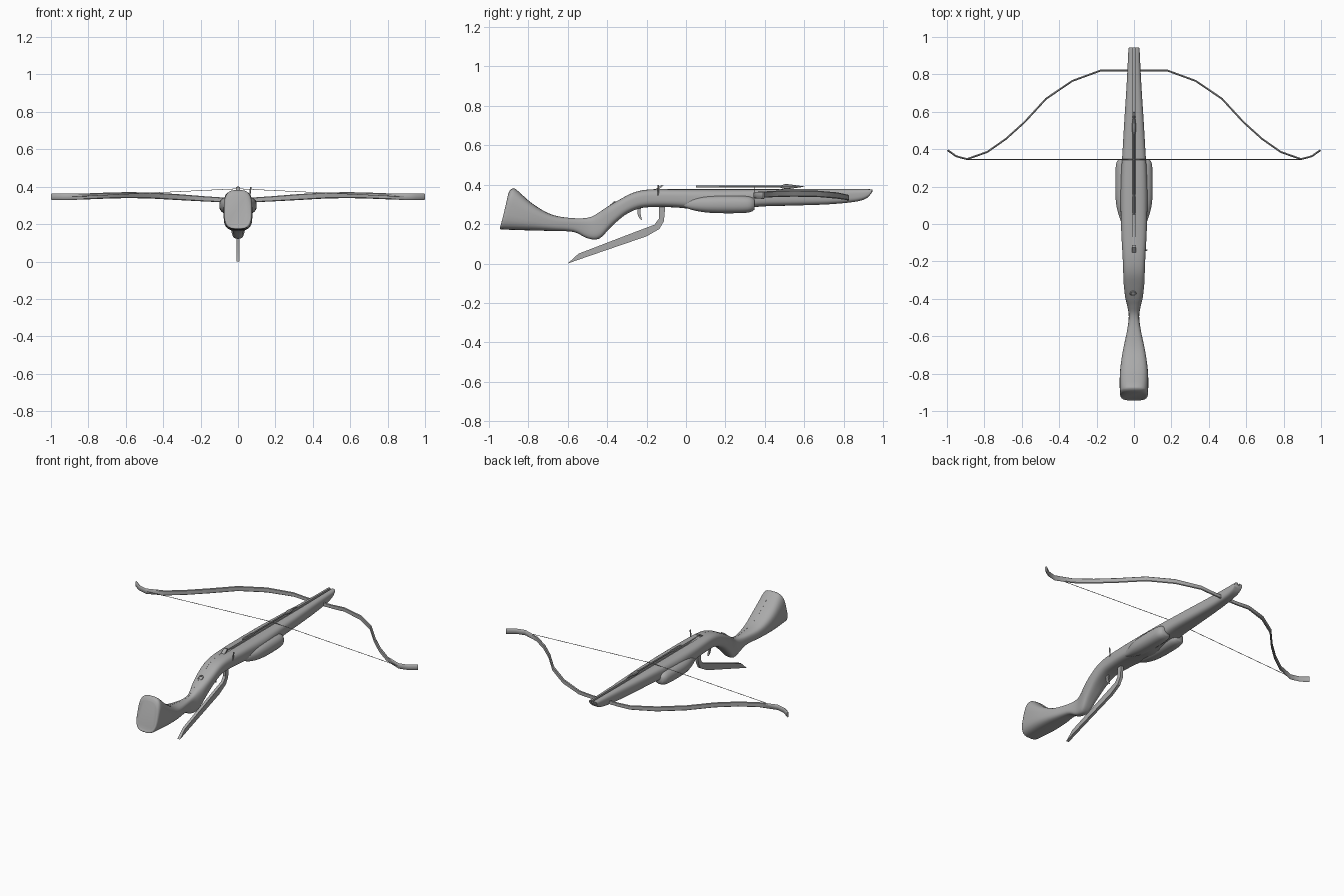
import bpy, bmesh, math
from mathutils import Vector

if "Cube" in bpy.data.objects:
    bpy.data.objects.remove(bpy.data.objects["Cube"])

grey = bpy.data.materials.new("plain grey")
grey.diffuse_color = (0.40, 0.40, 0.40, 1)
grey.use_nodes = True
grey.node_tree.nodes["Principled BSDF"].inputs["Base Color"].default_value = grey.diffuse_color


def finish(name, bm, angle=40):
    bmesh.ops.recalc_face_normals(bm, faces=bm.faces[:])
    me = bpy.data.meshes.new(name)
    bm.to_mesh(me)
    bm.free()
    ob = bpy.data.objects.new(name, me)
    bpy.context.collection.objects.link(ob)
    me.materials.append(grey)
    bpy.ops.object.select_all(action='DESELECT')
    ob.select_set(True)
    bpy.context.view_layer.objects.active = ob
    bpy.ops.object.shade_smooth_by_angle(angle=math.radians(angle))
    return ob


def skin(name, rings, angle=40):
    """Join closed rings of points into a capped tube."""
    bm = bmesh.new()
    vs = [[bm.verts.new(p) for p in r] for r in rings]
    n = len(vs[0])
    for a, b in zip(vs, vs[1:]):
        for i in range(n):
            j = (i + 1) % n
            bm.faces.new((a[i], a[j], b[j], b[i]))
    bm.faces.new(vs[0])
    bm.faces.new(vs[-1])
    return finish(name, bm, angle)


def smooth(rows, steps):
    """Catmull-Rom through rows of numbers."""
    rows = [Vector(r) for r in rows]
    out = []
    for i in range(len(rows) - 1):
        p0, p1, p2 = rows[max(i - 1, 0)], rows[i], rows[i + 1]
        p3 = rows[min(i + 2, len(rows) - 1)]
        for k in range(steps):
            t = k / steps
            out.append(0.5 * (2 * p1 + (p2 - p0) * t + (2 * p0 - 5 * p1 + 4 * p2 - p3) * t * t
                              + (3 * p1 - p0 - 3 * p2 + p3) * t ** 3))
    return out + [rows[-1]]


def section(yb, yt, zb, zt, w, cx=0.0, power=3.2, groove=None, n=28):
    """Rounded-box ring leaning from (yb, zb) to (yt, zt), w = half width."""
    ring = []
    for i in range(n):
        a = math.pi / 2 + 2 * math.pi * (i + 0.5) / n
        c, s = math.cos(a), math.sin(a)
        x = math.copysign(abs(c) ** (2 / power), c) * w
        f = 0.5 + 0.5 * math.copysign(abs(s) ** (2 / power), s)
        ring.append(Vector((cx + x, yb + (yt - yb) * f, zb + (zt - zb) * f)))
    if groove is not None:  # bolt channel along the top
        g = min(.009, .2 * w)
        ring += [Vector((cx + s * g, yt, zt - d * groove))
                 for s, d in ((1, 0), (1, 1), (-1, 1), (-1, 0))]
    return ring


def tube(name, pts, r, sides=8):
    pts = [Vector(p) for p in pts]
    rings = []
    for i, p in enumerate(pts):
        d = (pts[min(i + 1, len(pts) - 1)] - pts[max(i - 1, 0)]).normalized()
        q = d.to_track_quat('Z', 'Y')
        rr = r[i] if isinstance(r, (list, tuple)) else r
        rings.append([p + q @ Vector((rr * math.cos(a), rr * math.sin(a), 0))
                      for a in (2 * math.pi * k / sides for k in range(sides))])
    return skin(name, rings)


def plate(name, outline, half, x=0.0):
    """Side outline in (y, z) given thickness along x."""
    return skin(name, [[(x + s * half, y, z) for y, z in outline] for s in (-1, 1)], 30)


# Stock: bottom y, top y, bottom z, top z, half width
stations = [
    (-.938, -.900, .190, .358, .060), (-.943, -.885, .176, .378, .071),
    (-.920, -.860, .172, .375, .076), (-.800, -.780, .168, .305, .075),
    (-.680, -.680, .165, .248, .060), (-.570, -.570, .160, .230, .037),
    (-.500, -.490, .128, .234, .028), (-.440, -.440, .126, .260, .036),
    (-.380, -.400, .185, .287, .047), (-.310, -.330, .245, .328, .055),
    (-.240, -.260, .278, .362, .058), (-.170, -.180, .286, .376, .061),
    (-.050, -.050, .284, .377, .068), (.060, .060, .272, .377, .071),
    (.160, .160, .259, .377, .073), (.270, .270, .274, .377, .069),
    (.380, .380, .289, .377, .062), (.550, .550, .294, .377, .052),
    (.720, .720, .300, .377, .041), (.850, .850, .312, .377, .034),
    (.910, .920, .328, .377, .031), (.935, .945, .350, .376, .028)]
skin("stock", [section(*r, groove=max(0.0005, min(.012, (r[1] + .15) * .1)))
               for r in smooth(stations, 4)], 45)

# Side swells on the fore-end: y, centre height, half height, half width
swell = [(-.01, .300, .012, .012), (.03, .300, .028, .026), (.09, .300, .040, .043),
         (.16, .300, .045, .050), (.27, .300, .045, .050), (.325, .300, .040, .045),
         (.348, .300, .026, .030)]
for side, label in ((1, "right"), (-1, "left")):
    skin(label + "_swell", [section(y, y, z - h, z + h, w, side * .05, 2.4, None, 20)
                            for y, z, h, w in smooth(swell, 3)], 50)

# Bow: x, y, centre height, half height
half_bow = [(.09, .82, .330, .013), (.18, .82, .335, .014), (.33, .765, .345, .016),
            (.47, .67, .353, .016), (.585, .545, .355, .016), (.685, .455, .353, .016),
            (.785, .385, .349, .016), (.893, .347, .346, .017), (.95, .362, .346, .017),
            (.997, .395, .346, .018)]
path = [(-x, y, z, h) for x, y, z, h in reversed(half_bow)] + half_bow
rings = []
for i, (x, y, z, h) in enumerate(path):
    a, b = path[max(i - 1, 0)], path[min(i + 1, len(path) - 1)]
    nrm = Vector((a[1] - b[1], b[0] - a[0], 0)).normalized() * .005
    c = Vector((x, y, z))
    rings.append([c + nrm * s + Vector((0, 0, h * t))
                  for s, t in ((1, .75), (0, 1), (-1, .75), (-1, -.75), (0, -1), (1, -.75))])
skin("bow", rings, 50)

# String
tube("string", [(-.895, .345, .346), (0, .345, .389), (.895, .345, .346)], .0016, 6)

# Bolt with head and fletching
tube("bolt_shaft", [(0, .05, .390), (0, .50, .390)], .005)
tube("bolt_head", [(0, .48, .390), (0, .50, .390), (0, .52, .390), (0, .60, .390)],
     [.006, .012, .012, .001], 8)
for k, label in ((1, "right"), (-1, "left")):
    skin(label + "_fletching", [[(k * x, y, .390 + s * .0012) for x, y in
                                 ((.004, .05), (.011, .06), (.011, .14), (.004, .17))]
                                for s in (-1, 1)])

# Long lever under the stock
plate("lever", [(-.60, .000), (-.50, .035), (-.20, .138), (-.135, .175), (-.112, .215),
                (-.105, .29), (-.138, .29), (-.137, .228), (-.160, .197), (-.24, .167),
                (-.545, .050)], .009)

# Small curved trigger
plate("trigger", [(-.245, .29), (-.247, .255), (-.238, .232), (-.222, .218), (-.228, .240),
                  (-.231, .262), (-.228, .29)], .005)

# String catch on top of the stock
plate("catch", [(-.165, .365), (-.150, .380), (-.125, .398), (-.112, .396), (-.135, .380),
                (-.125, .365)], .012)
# Side pin beside the catch
tube("catch_pin", [(.062, -.14, .345), (.068, -.14, .398)], .004)

# Rear ring on the wrist
bpy.ops.mesh.primitive_torus_add(location=(-.005, -.372, .304), rotation=(math.radians(40), 0, 0),
                                 major_radius=.014, minor_radius=.004,
                                 major_segments=16, minor_segments=6)
wrist_ring = bpy.context.object
wrist_ring.name = "wrist_ring"
wrist_ring.data.materials.append(grey)
bpy.ops.object.shade_smooth_by_angle(angle=math.radians(60))
